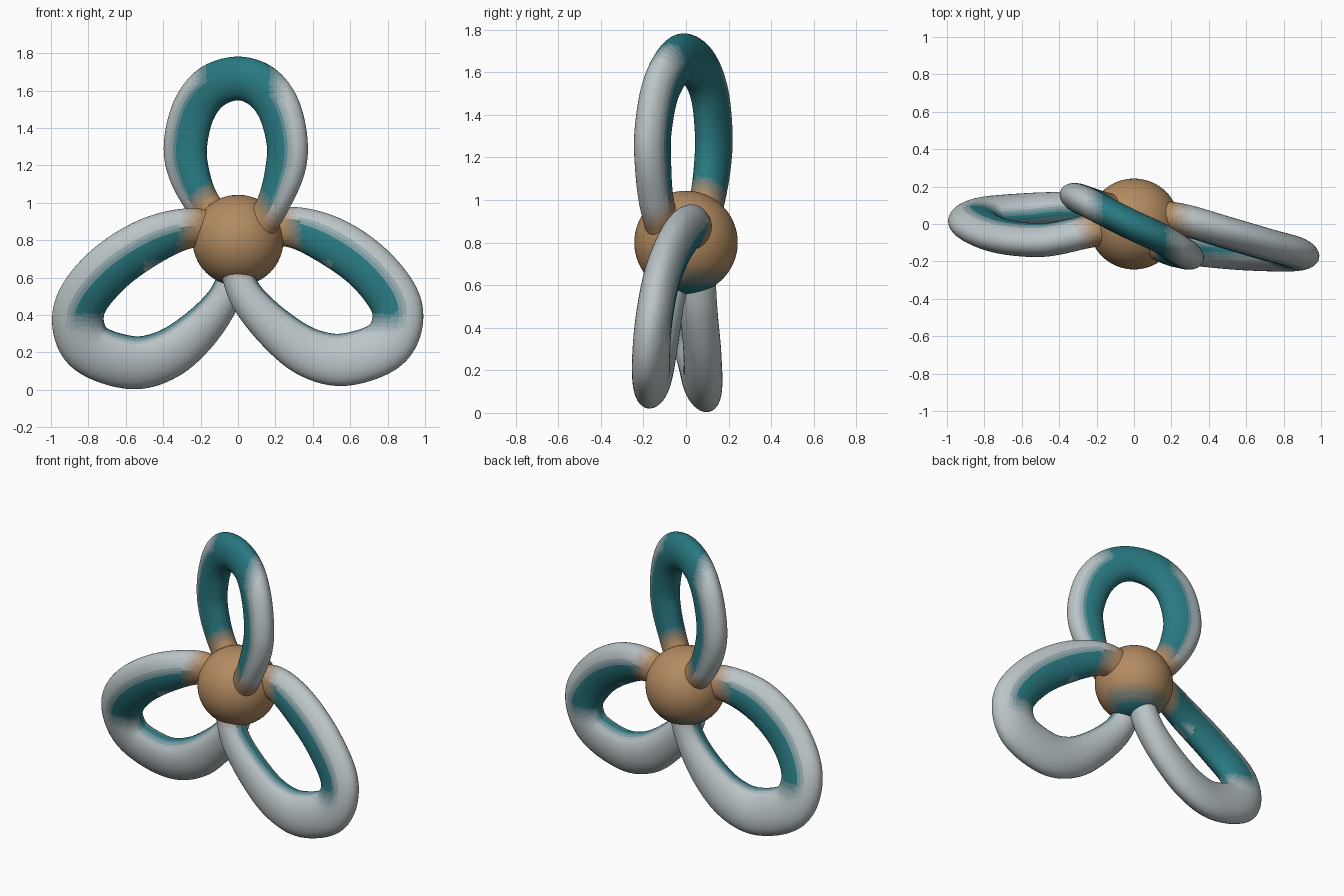
import bpy, bmesh, math
from mathutils import Vector

if "Cube" in bpy.data.objects:
    bpy.data.objects.remove(bpy.data.objects["Cube"])

GREY, TEAL, TAN = (0.50, 0.56, 0.58), (0.022, 0.19, 0.22), (0.45, 0.26, 0.12)
HUB = Vector((0, 0, 0.8))
STEPS = 6


def clamp(x):
    return max(0.0, min(1.0, x))


# Colour ramps: grey to teal, then teal/grey to tan
def ramp(prefix, a, b):
    mats = []
    for i in range(STEPS):
        f = i / (STEPS - 1)
        m = bpy.data.materials.new(f"{prefix}_{i}")
        m.diffuse_color = tuple(p + (q - p) * f for p, q in zip(a, b)) + (1,)
        m.use_nodes = True
        m.node_tree.nodes["Principled BSDF"].inputs["Base Color"].default_value = m.diffuse_color
        mats.append(m)
    return mats


MATS = ramp("grey_teal", GREY, TEAL) + ramp("teal_tan", TEAL, TAN) + ramp("grey_tan", GREY, TAN)


def pick(teal, tan):
    if tan > 0.1:
        return (STEPS if teal > 0.5 else 2 * STEPS) + round(tan * (STEPS - 1))
    return round(teal * (STEPS - 1))


def finish(bm, name):
    bmesh.ops.recalc_face_normals(bm, faces=bm.faces[:])
    me = bpy.data.meshes.new(name)
    bm.to_mesh(me)
    bm.free()
    for m in MATS:
        me.materials.append(m)
    me.polygons.foreach_set("use_smooth", [True] * len(me.polygons))
    ob = bpy.data.objects.new(name, me)
    bpy.context.collection.objects.link(ob)


def spline(pts, sub=14):
    # Catmull-Rom through the path points
    P = [Vector(p) for p in pts]
    P = [P[0] * 2 - P[1]] + P + [P[-1] * 2 - P[-2]]
    out = []
    for i in range(1, len(P) - 2):
        a, b, c, d = P[i - 1:i + 3]
        for k in range(sub):
            t = k / sub
            out.append(0.5 * (2 * b + (c - a) * t + (2 * a - 5 * b + 4 * c - d) * t * t
                              + (3 * b - a - 3 * c + d) * t ** 3))
    return out + [P[-2]]


def loop_blade(name, pts, normal, depth, teal_rule, sides=40):
    # path points are x, y, z, half width in the loop plane
    path = spline([p for p in pts])
    pos = [p.to_3d() for p in path]
    mid = sum(pos, Vector()) / len(pos)
    N = Vector(normal).normalized()
    bm = bmesh.new()
    rings, outward = [], {}
    for i, p in enumerate(pos):
        t = (pos[min(i + 1, len(pos) - 1)] - pos[max(i - 1, 0)]).normalized()
        b = (N - t * N.dot(t)).normalized()
        n = b.cross(t)
        if i == 0:
            flip = 1 if n.dot(pos[len(pos) // 4] - mid) > 0 else -1
        ring = []
        for k in range(sides):
            a = 2 * math.pi * k / sides
            v = bm.verts.new(p + n * (path[i][3] * math.cos(a)) + b * (depth * math.sin(a)))
            outward[v] = flip * math.cos(a)
            ring.append(v)
        rings.append(ring)
    # orient "outward" using the middle of the loop
    m = rings[len(rings) // 2]
    if ((m[0].co - mid).length > (m[sides // 2].co - mid).length) != (outward[m[0]] > 0):
        outward = {v: -o for v, o in outward.items()}
    for r, s in zip(rings, rings[1:]):
        for k in range(sides):
            f = bm.faces.new((r[k], r[(k + 1) % sides], s[(k + 1) % sides], s[k]))
            c = f.calc_center_median()
            o = sum(outward[v] for v in f.verts) / 4
            tan = clamp((0.36 - (c - HUB).length) / 0.1) * clamp((c.z - 0.58) / 0.08)
            f.material_index = pick(clamp(teal_rule(c, o)), tan)
    bm.faces.new(rings[0])
    bm.faces.new(rings[-1])
    finish(bm, name)


def top_teal(c, o):
    side = (0.35 - o) / 0.5 + 0.5
    crown = (0.26 - abs(c.x)) / 0.1 if c.z > 1.45 else 0
    return max(side, crown)


def lower_teal(c, o):
    upper = clamp((c.z - 0.3) / 0.12) if abs(c.x) > 0.5 else clamp((c.z - 0.62) / 0.08)
    return max(clamp((0.3 - o) / 0.5 + 0.5) * upper, (-0.8 - o) / 0.2)


# Upper loop
loop_blade("upper_loop", [
    (-0.06, 0.06, 0.85, 0.09), (-0.19, 0.10, 1.00, 0.095), (-0.265, 0.125, 1.17, 0.115),
    (-0.28, 0.13, 1.32, 0.122), (-0.235, 0.11, 1.50, 0.122), (-0.14, 0.06, 1.62, 0.12),
    (0.0, -0.01, 1.665, 0.117), (0.13, -0.07, 1.62, 0.12), (0.22, -0.125, 1.50, 0.12),
    (0.263, -0.155, 1.32, 0.115), (0.25, -0.155, 1.17, 0.11), (0.19, -0.14, 1.00, 0.09),
    (0.10, -0.10, 0.84, 0.085)], (0.41, 0.91, 0), 0.08, top_teal)

# Lower left loop
loop_blade("left_loop", [
    (-0.08, -0.01, 0.83, 0.10), (-0.25, -0.04, 0.865, 0.108), (-0.48, -0.085, 0.79, 0.13),
    (-0.71, -0.065, 0.63, 0.137), (-0.85, 0.0, 0.43, 0.137), (-0.805, 0.05, 0.235, 0.142),
    (-0.58, 0.072, 0.147, 0.145), (-0.39, 0.08, 0.185, 0.135), (-0.22, 0.075, 0.31, 0.115),
    (-0.08, 0.06, 0.48, 0.09), (-0.01, 0.05, 0.65, 0.08)], (0, 1, 0.26), 0.088, lower_teal)

# Lower right loop
loop_blade("right_loop", [
    (0.08, 0.05, 0.83, 0.10), (0.27, 0.02, 0.872, 0.108), (0.49, -0.045, 0.80, 0.13),
    (0.71, -0.11, 0.645, 0.135), (0.85, -0.15, 0.44, 0.137), (0.80, -0.165, 0.25, 0.14),
    (0.58, -0.16, 0.163, 0.142), (0.39, -0.145, 0.195, 0.132), (0.22, -0.125, 0.31, 0.115),
    (0.06, -0.10, 0.48, 0.095), (-0.02, -0.07, 0.65, 0.08)], (0.2, 1, -0.15), 0.085, lower_teal)

# Round hub
bm = bmesh.new()
bmesh.ops.create_uvsphere(bm, u_segments=64, v_segments=32, radius=0.243)
bmesh.ops.translate(bm, vec=HUB, verts=bm.verts)
for f in bm.faces:
    c = f.calc_center_median()
    f.material_index = pick(1, clamp((c.z - 0.62 + max(-c.y, 0) * 0.6) / 0.1 + 0.3))
finish(bm, "hub")
